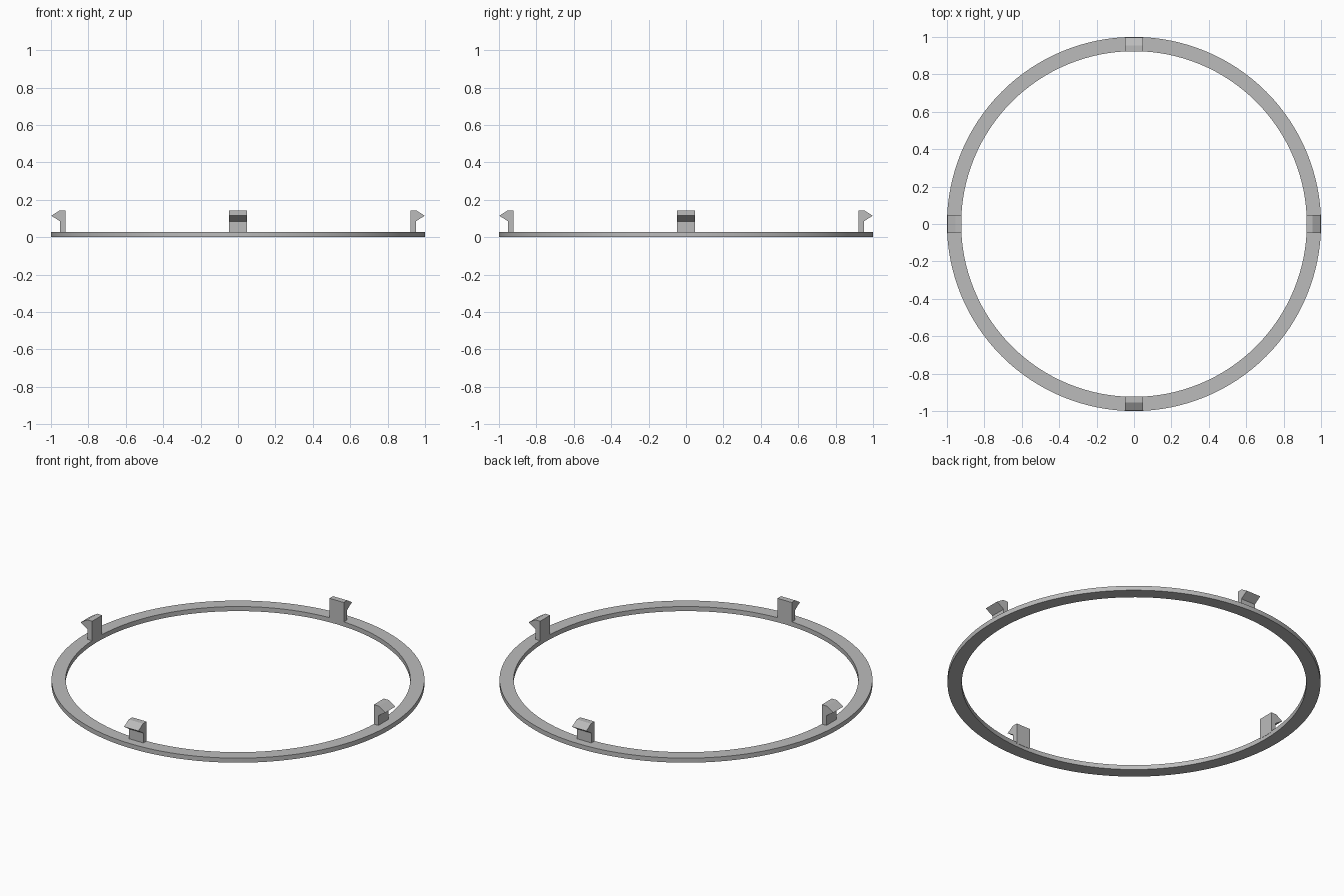
import bpy, bmesh, math
from mathutils import Matrix

cube = bpy.data.objects.get("Cube")
if cube:
    bpy.data.objects.remove(cube, do_unlink=True)

# Single plain grey
grey = bpy.data.materials.new("plain_grey")
grey.use_nodes = True
COLOUR = (0.5, 0.5, 0.5, 1)
grey.diffuse_color = COLOUR
grey.node_tree.nodes["Principled BSDF"].inputs["Base Color"].default_value = COLOUR

OUTER, INNER, RING_H = 1.0, 0.924, 0.027
CLIP_HALF = 0.047


def add_object(name, bm):
    bmesh.ops.recalc_face_normals(bm, faces=bm.faces)
    mesh = bpy.data.meshes.new(name)
    bm.to_mesh(mesh)
    bm.free()
    mesh.materials.append(grey)
    obj = bpy.data.objects.new(name, mesh)
    bpy.context.collection.objects.link(obj)
    return obj


# Flat ring: a rectangular section spun round the centre
bm = bmesh.new()
section = [(INNER, 0), (OUTER, 0), (OUTER, RING_H), (INNER, RING_H)]
verts = [bm.verts.new((x, 0, z)) for x, z in section]
edges = [bm.edges.new((verts[i], verts[(i + 1) % 4])) for i in range(4)]
bmesh.ops.spin(bm, geom=verts + edges, cent=(0, 0, 0), axis=(0, 0, 1),
               angle=math.tau, steps=128)
bmesh.ops.remove_doubles(bm, verts=bm.verts, dist=0.0001)
ring = add_object("ring", bm)
bpy.context.view_layer.objects.active = ring
ring.select_set(True)
bpy.ops.object.shade_smooth_by_angle(angle=math.radians(30))

# Snap clips: hooked profile extruded sideways, one per quarter turn
hook = [(0.922, 0.02), (0.952, 0.02), (0.952, 0.085), (0.998, 0.115),
        (0.955, 0.142), (0.922, 0.142)]
for i, side in enumerate(("left", "back", "right", "front")):
    bm = bmesh.new()
    face = bm.faces.new([bm.verts.new((x, -CLIP_HALF, z)) for x, z in hook])
    out = bmesh.ops.extrude_face_region(bm, geom=[face])
    moved = [v for v in out["geom"] if isinstance(v, bmesh.types.BMVert)]
    bmesh.ops.translate(bm, verts=moved, vec=(0, 2 * CLIP_HALF, 0))
    bm.transform(Matrix.Rotation(i * math.pi / 2, 4, "Z"))
    add_object(side + "_clip", bm)
